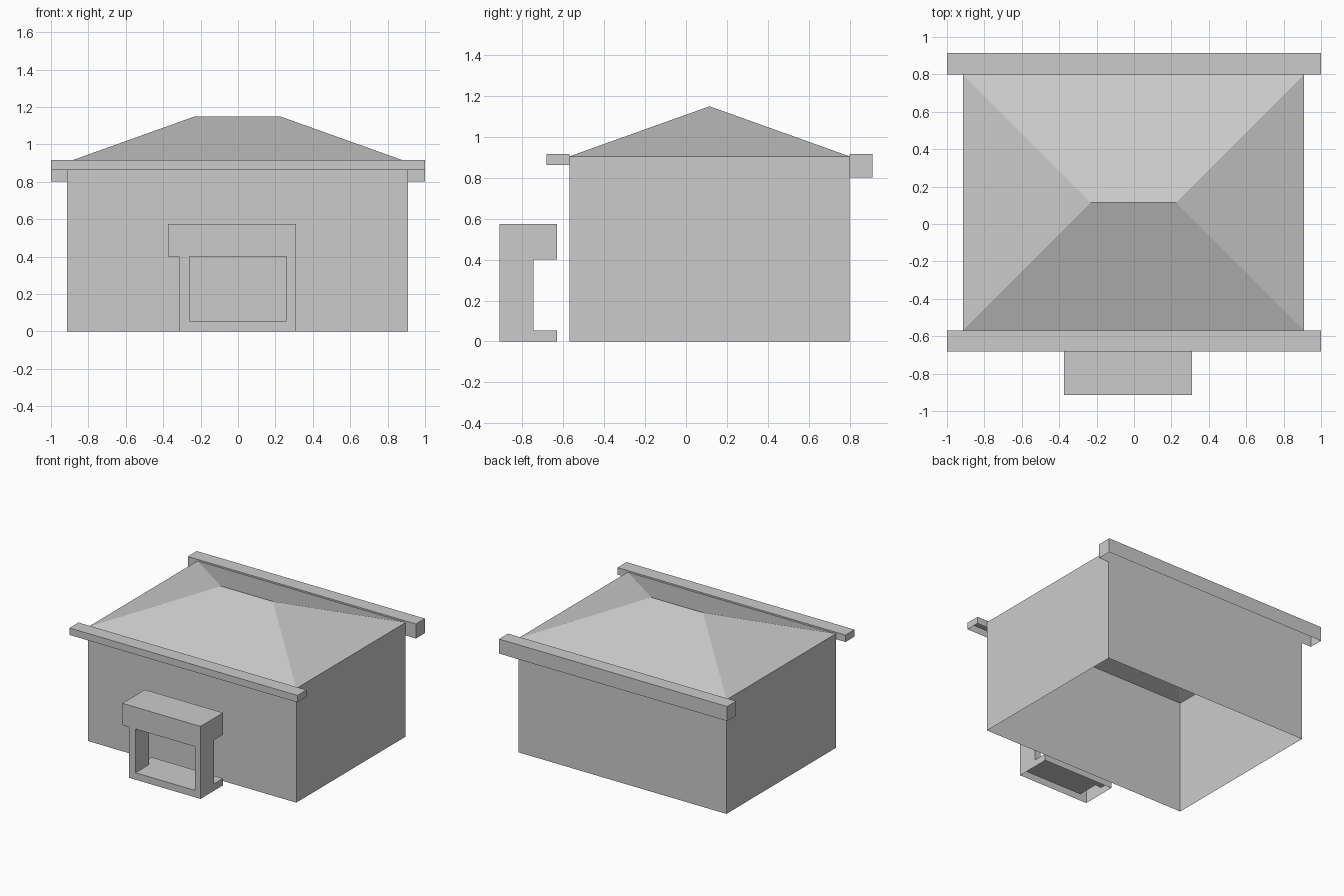
import bpy
import bmesh
from mathutils import Vector

cube = bpy.data.objects.get("Cube")
if cube:
    bpy.data.objects.remove(cube, do_unlink=True)

# Single plain grey for the whole building
grey = bpy.data.materials.new("plain_grey")
grey.use_nodes = True
colour = (0.6, 0.6, 0.6, 1)
grey.diffuse_color = colour
grey.node_tree.nodes["Principled BSDF"].inputs["Base Color"].default_value = colour


def finish(name, bm, open_heights):
    """Point normals outward, then open the level faces at the given heights."""
    bmesh.ops.remove_doubles(bm, verts=bm.verts, dist=1e-5)
    bmesh.ops.recalc_face_normals(bm, faces=bm.faces)
    bmesh.ops.dissolve_limit(bm, angle_limit=0.01, verts=bm.verts, edges=bm.edges)
    opened = [f for f in bm.faces
              if all(any(abs(v.co.z - h) < 1e-4 for h in open_heights) for v in f.verts)
              and abs(f.normal.z) > 0.9]
    bmesh.ops.delete(bm, geom=opened, context="FACES")
    mesh = bpy.data.meshes.new(name)
    bm.to_mesh(mesh)
    bm.free()
    mesh.materials.append(grey)
    obj = bpy.data.objects.new(name, mesh)
    bpy.context.collection.objects.link(obj)
    return obj


def open_box(name, low, high, open_heights):
    low, high = Vector(low), Vector(high)
    bm = bmesh.new()
    bmesh.ops.create_cube(bm, size=1)
    bmesh.ops.scale(bm, vec=high - low, verts=bm.verts)
    bmesh.ops.translate(bm, vec=(low + high) / 2, verts=bm.verts)
    return finish(name, bm, open_heights)


left, right, front, back, eaves = -0.915, 0.91, -0.57, 0.8, 0.905

# Walls: a thin shell, open below and under the roof
open_box("walls", (left, front, 0), (right, back, eaves), [0, eaves])

# Hipped roof
bm = bmesh.new()
corners = [bm.verts.new((x, y, eaves)) for x, y in
           ((left, front), (right, front), (right, back), (left, back))]
ridge = [bm.verts.new((x, 0.115, 1.15)) for x in (-0.23, 0.225)]
a, b, c, d = corners
for face in ((a, b, ridge[1], ridge[0]), (b, c, ridge[1]),
             (c, d, ridge[0], ridge[1]), (d, a, ridge[0]), (d, c, b, a)):
    bm.faces.new(face)
finish("hip_roof", bm, [eaves])

# Eaves beams along the front and back, hollow underneath
open_box("front_eaves_beam", (-1, -0.683, 0.862), (1, front, 0.917), [0.862])
open_box("back_eaves_beam", (-1, back, 0.802), (1, 0.913, 0.917), [0.802])

# Entrance surround: canopy, two posts and a sill, as one skin over filled cells
xs = (-0.375, -0.315, -0.26, 0.26, 0.31)
ys = (-0.913, -0.745, -0.63)
zs = (0, 0.055, 0.402, 0.575)


def filled(i, j, k):
    if not (0 <= i < 4 and 0 <= j < 2 and 0 <= k < 3):
        return False
    sill = k == 0 and i > 0
    post = k == 1 and j == 0 and i in (1, 3)
    return k == 2 or sill or post


bm = bmesh.new()
for i in range(4):
    for j in range(2):
        for k in range(3):
            if not filled(i, j, k):
                continue
            for axis in range(3):
                for side in (0, 1):
                    near = [i, j, k]
                    near[axis] += 2 * side - 1
                    if filled(*near):
                        continue
                    ring = []
                    for u, v in ((0, 0), (1, 0), (1, 1), (0, 1)):
                        step = [u, v]
                        step.insert(axis, side)
                        ring.append(bm.verts.new((xs[i + step[0]], ys[j + step[1]],
                                                  zs[k + step[2]])))
                    bm.faces.new(ring)
finish("entrance_surround", bm, [0])
